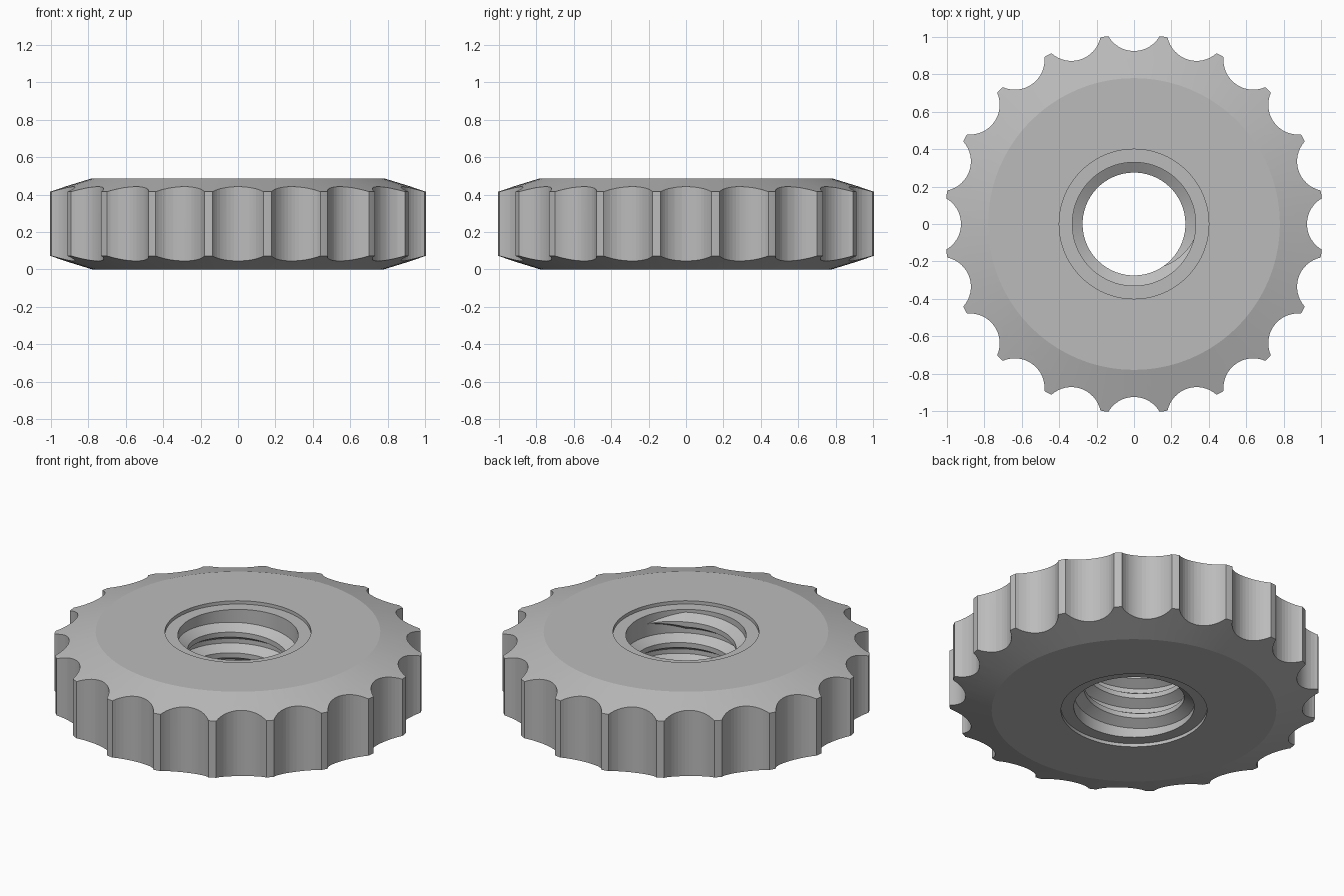
import bpy, bmesh, math
from mathutils import Matrix, Vector

HEIGHT, SCALLOPS = 0.487, 20
HOLE_R, CREST_R = 0.33, 0.275

cube = bpy.data.objects.get("Cube")
if cube:
    bpy.data.objects.remove(cube, do_unlink=True)

grey = bpy.data.materials.new("plain grey")
grey.use_nodes = True
grey.diffuse_color = (0.5, 0.5, 0.5, 1)
grey.node_tree.nodes["Principled BSDF"].inputs["Base Color"].default_value = (0.5, 0.5, 0.5, 1)


def finish(bm, name):
    bmesh.ops.recalc_face_normals(bm, faces=bm.faces)
    mesh = bpy.data.meshes.new(name)
    bm.to_mesh(mesh)
    bm.free()
    mesh.materials.append(grey)
    obj = bpy.data.objects.new(name, mesh)
    bpy.context.collection.objects.link(obj)
    return obj


def smooth(obj, degrees):
    bpy.ops.object.select_all(action="DESELECT")
    obj.select_set(True)
    bpy.context.view_layer.objects.active = obj
    bpy.ops.object.shade_smooth_by_angle(angle=math.radians(degrees))


def loft(bm, rings, closed):
    """Join rings of vertices, either into a loop or with end caps."""
    n = len(rings[0])
    for i in range(len(rings) if closed else len(rings) - 1):
        a, b = rings[i], rings[(i + 1) % len(rings)]
        for j in range(n):
            k = (j + 1) % n
            bm.faces.new((a[j], a[k], b[k], b[j]))
    if not closed:
        bm.faces.new(rings[0])
        bm.faces.new(rings[-1])


# Disc body: turned half profile, mirrored in height
lower = [(HOLE_R, 0.02), (0.4, 0.02), (0.4, 0), (0.78, 0), (1.014, 0.072)]
profile = lower + [(r, HEIGHT - z) for r, z in reversed(lower)]
bm = bmesh.new()
steps = 80
rings = []
for i in range(steps):
    a = math.tau * i / steps
    rings.append([bm.verts.new((r * math.cos(a), r * math.sin(a), z)) for r, z in profile])
loft(bm, rings, True)
body = finish(bm, "knob_body")

# Finger scallops around the rim
bm = bmesh.new()
for i in range(SCALLOPS):
    a = math.tau * i / SCALLOPS
    place = Matrix.Rotation(a, 4, "Z") @ Matrix.Translation((1.084, 0, HEIGHT / 2))
    bmesh.ops.create_cone(bm, cap_ends=True, segments=48, radius1=0.159,
                          radius2=0.159, depth=1, matrix=place)
cutter = finish(bm, "scallop_cutter")
cutter.hide_render = True
cut = body.modifiers.new("scallops", "BOOLEAN")
cut.operation, cut.solver, cut.object = "DIFFERENCE", "EXACT", cutter
smooth(body, 12)
bpy.ops.object.modifier_apply(modifier=cut.name)
bpy.data.objects.remove(cutter, do_unlink=True)
smooth(body, 12)

# Internal screw thread: helical ridge with tapered ends
bm = bmesh.new()
turns, pitch, per_turn = 2.75, 0.125, 64
count = int(turns * per_turn)
end_angle = math.radians(-15)
rings = []
for i in range(count + 1):
    a = end_angle - math.tau * (count - i) / per_turn
    z = HEIGHT / 2 + pitch * (i - count / 2) / per_turn
    grow = max(0.02, min(1, i / 7, (count - i) / 7))
    crest = HOLE_R - (HOLE_R - CREST_R) * grow
    section = [(HOLE_R + 0.005, -0.052 * grow), (crest, -0.015 * grow),
               (crest, 0.015 * grow), (HOLE_R + 0.005, 0.052 * grow)]
    rings.append([bm.verts.new((r * math.cos(a), r * math.sin(a), z + dz)) for r, dz in section])
loft(bm, rings, False)
thread = finish(bm, "screw_thread")
smooth(thread, 30)
